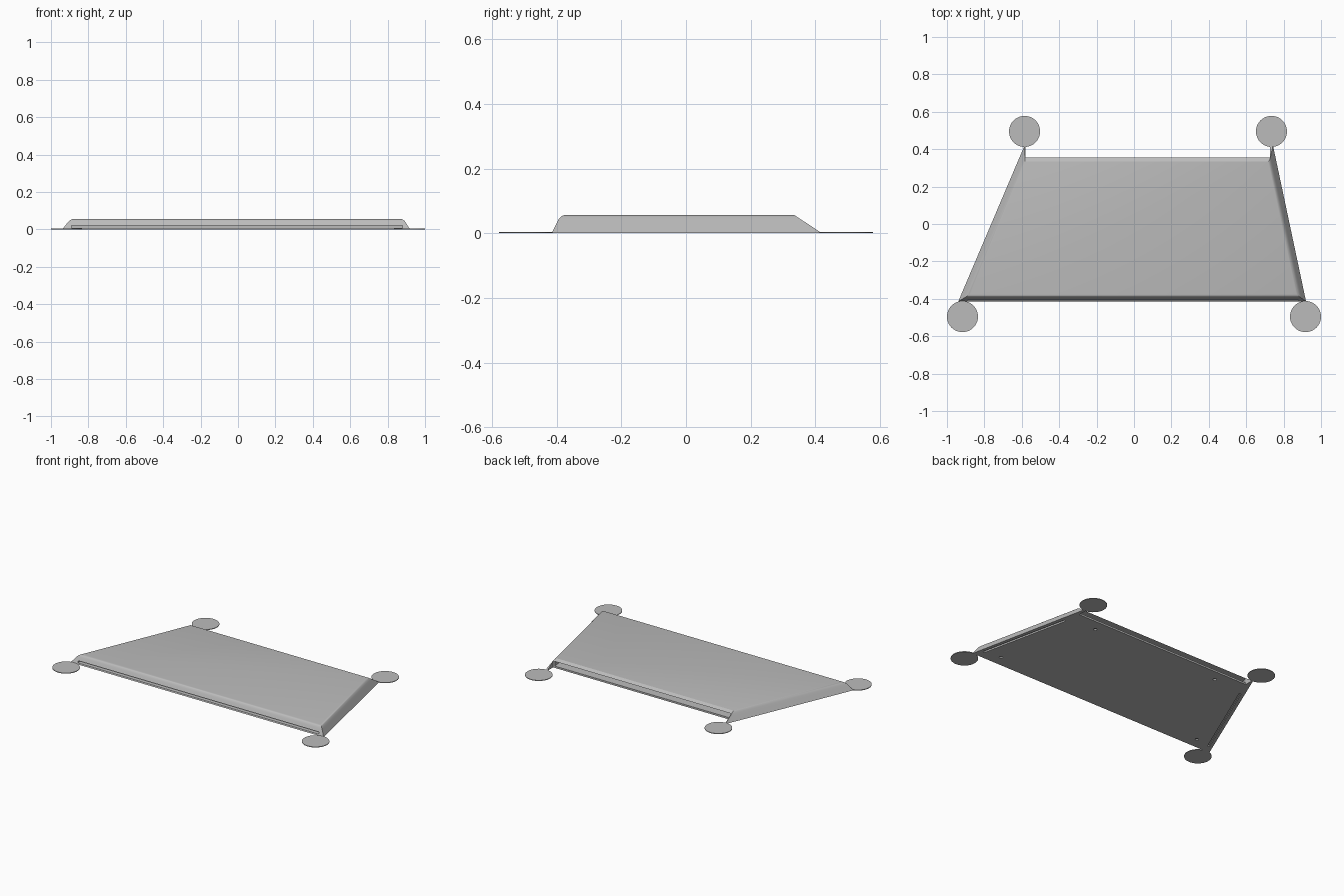
import bpy, bmesh, math

if "Cube" in bpy.data.objects:
    bpy.data.objects.remove(bpy.data.objects["Cube"])

grey = bpy.data.materials.new("light_grey")
grey.diffuse_color = (0.5, 0.5, 0.5, 1)
grey.use_nodes = True
grey.node_tree.nodes["Principled BSDF"].inputs["Base Color"].default_value = grey.diffuse_color


def make_object(name, bm):
    bmesh.ops.recalc_face_normals(bm, faces=bm.faces)
    mesh = bpy.data.meshes.new(name)
    bm.to_mesh(mesh)
    bm.free()
    mesh.materials.append(grey)
    obj = bpy.data.objects.new(name, mesh)
    bpy.context.collection.objects.link(obj)
    return obj


def loft(name, rings):
    """Skin a stack of four-cornered rings and cap both ends."""
    bm = bmesh.new()
    loops = [[bm.verts.new(p) for p in ring] for ring in rings]
    for a, b in zip(loops, loops[1:]):
        for i in range(4):
            j = (i + 1) % 4
            bm.faces.new((a[i], a[j], b[j], b[i]))
    bm.faces.new(loops[0][::-1])
    bm.faces.new(loops[-1])
    return make_object(name, bm)


def prism(name, outline, z0, z1):
    return loft(name, [[(x, y, z) for x, y in outline] for z in (z0, z1)])


def disc(name, x, y, radius, z0, z1, sides):
    bm = bmesh.new()
    bmesh.ops.create_cone(bm, cap_ends=True, segments=sides, radius1=radius,
                          radius2=radius, depth=z1 - z0)
    bmesh.ops.translate(bm, vec=(x, y, (z0 + z1) / 2), verts=bm.verts)
    return make_object(name, bm)


def rect(x0, x1, y0, y1):
    return [(x0, y0), (x1, y0), (x1, y1), (x0, y1)]


# Tapered cover: sloping walls with a rounded upper edge
H = 0.056
bottom = [(-0.94, -0.415), (0.92, -0.415), (0.743, 0.42), (-0.585, 0.42)]
top = [(-0.875, -0.375), (0.868, -0.375), (0.717, 0.335), (-0.583, 0.335)]
# pairs of (share of the way to the top outline, height)
steps = [(0, 0), (0.4, 0.032), (0.52, 0.042), (0.68, 0.05), (0.84, 0.0545), (1, H)]
rings = []
for t, z in steps:
    ring = []
    for i, ((bx, by), (tx, ty)) in enumerate(zip(bottom, top)):
        ty_share = z / H if i > 1 else t      # the back slope stays straight
        ring.append((bx + (tx - bx) * t, by + (ty - by) * ty_share, z))
    rings.append(ring)
cover = loft("cover", rings)

cutters = [
    # Open back between the two wall ends
    prism("back_notch_cutter", rect(-0.58, 0.728, 0.355, 0.5), -0.02, 0.1),
    # Cavity reached through the back
    prism("cavity_cutter", [(-0.8, -0.33), (0.8, -0.33), (0.71, 0.4), (-0.565, 0.4)],
          0.012, 0.043),
    # Long groove along the front
    prism("front_groove_cutter", rect(-0.89, 0.88, -0.5, -0.375), 0.008, 0.02),
    # Narrow slots under the side walls
    prism("left_slot_cutter", [(-0.895, -0.36), (-0.88, -0.36), (-0.62, 0.246),
                               (-0.635, 0.246)], -0.01, 0.01),
    prism("right_slot_cutter", [(0.872, -0.36), (0.887, -0.36), (0.755, 0.246),
                                (0.74, 0.246)], -0.01, 0.01),
]
# Screw holes in the underside
for x, y in [(-0.78, -0.34), (0.76, -0.34), (0.54, 0.28), (-0.40, 0.28)]:
    cutters.append(disc("screw_hole_cutter", x, y, 0.011, -0.01, 0.009, 16))

for cutter in cutters:
    cutter.hide_render = True
    cutter.hide_set(True)
    mod = cover.modifiers.new(cutter.name, 'BOOLEAN')
    mod.operation = 'DIFFERENCE'
    mod.solver = 'EXACT'
    mod.object = cutter

bpy.context.view_layer.objects.active = cover
cover.select_set(True)
for mod in list(cover.modifiers):
    bpy.ops.object.modifier_apply(modifier=mod.name)
for cutter in cutters:
    bpy.data.objects.remove(cutter)
bpy.ops.object.shade_smooth_by_angle(angle=math.radians(30))

# Thin round corner pads
pads = {"front_left": (-0.917, -0.495), "front_right": (0.917, -0.495),
        "back_left": (-0.585, 0.495), "back_right": (0.735, 0.495)}
for side, (x, y) in pads.items():
    disc(side + "_pad", x, y, 0.083, 0, 0.004, 48)
